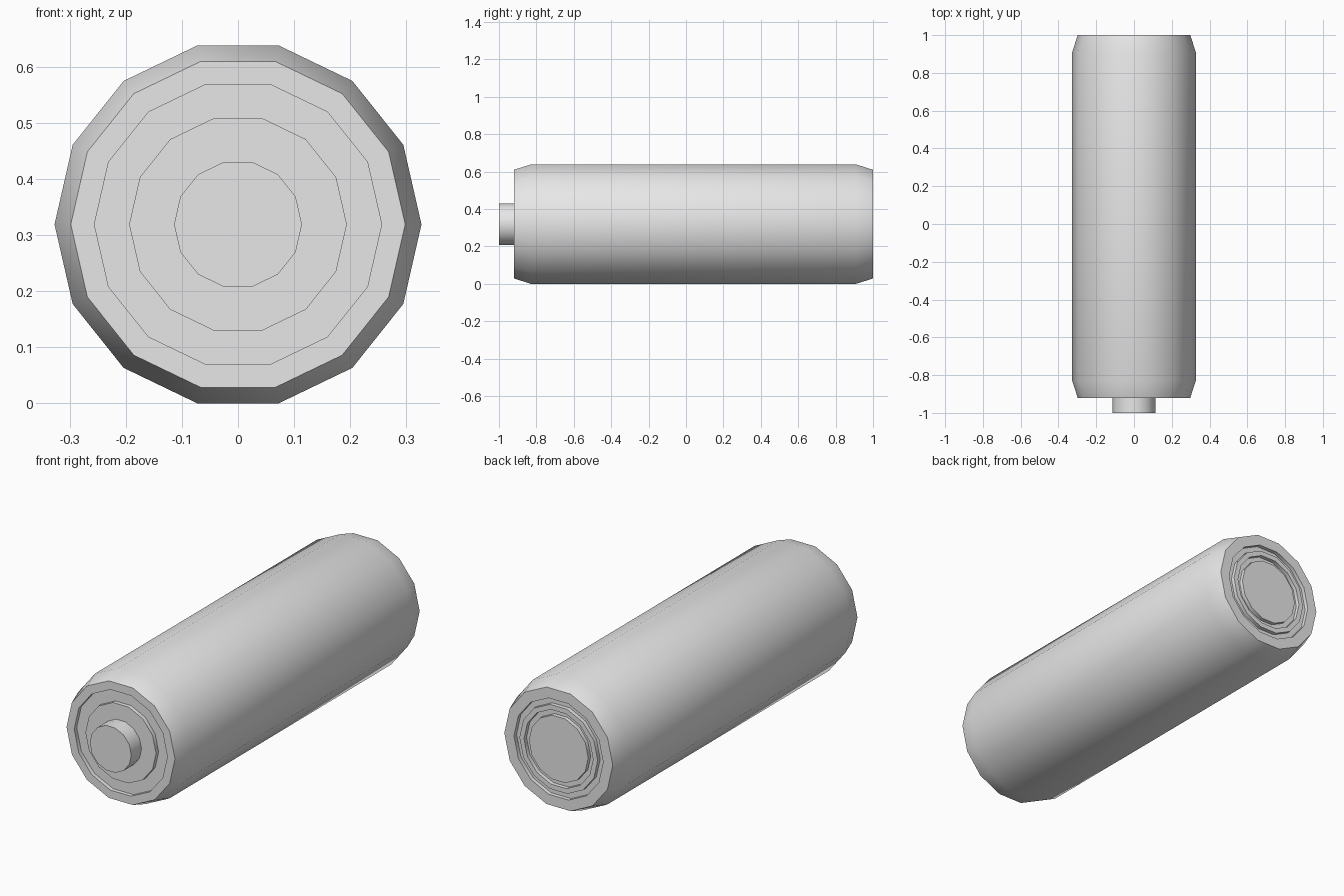
import bpy, bmesh, math

cube = bpy.data.objects.get("Cube")
if cube:
    bpy.data.objects.remove(cube, do_unlink=True)

SIDES = 14
RADIUS = 0.327
CENTRE_Z = RADIUS * math.cos(math.pi / SIDES)

grey = bpy.data.materials.new("light grey")
grey.use_nodes = True
colour = (0.8, 0.8, 0.8, 1)
grey.diffuse_color = colour
grey.node_tree.nodes["Principled BSDF"].inputs["Base Color"].default_value = colour


def lathe(name, profile):
    """Spin (radius, y) points round the long axis and cap both ends."""
    bm = bmesh.new()
    rings = []
    for r, y in profile:
        angles = [2 * math.pi * i / SIDES for i in range(SIDES)]
        rings.append([bm.verts.new((r * math.cos(a), y, CENTRE_Z + r * math.sin(a)))
                      for a in angles])
    for a, b in zip(rings, rings[1:]):
        for i in range(SIDES):
            j = (i + 1) % SIDES
            bm.faces.new((a[i], a[j], b[j], b[i]))
    bm.faces.new(rings[0])
    bm.faces.new(rings[-1])
    bmesh.ops.recalc_face_normals(bm, faces=bm.faces)
    mesh = bpy.data.meshes.new(name)
    bm.to_mesh(mesh)
    bm.free()
    mesh.materials.append(grey)
    ob = bpy.data.objects.new(name, mesh)
    bpy.context.collection.objects.link(ob)
    bpy.ops.object.select_all(action="DESELECT")
    ob.select_set(True)
    bpy.context.view_layer.objects.active = ob
    bpy.ops.object.shade_smooth_by_angle(angle=math.radians(30))
    return ob


FRONT, BACK, GROOVE = -0.92, 1.0, 0.02

# Casing: grooved front, tapered shoulders, double-grooved back
lathe("casing", [
    (0.194, FRONT), (0.194, FRONT + GROOVE),
    (0.256, FRONT + GROOVE), (0.256, FRONT),
    (0.298, FRONT), (RADIUS, -0.83),
    (RADIUS, 0.91), (0.298, BACK),
    (0.245, BACK), (0.245, BACK - GROOVE),
    (0.215, BACK - GROOVE), (0.215, BACK),
    (0.19, BACK), (0.19, BACK - GROOVE),
    (0.163, BACK - GROOVE), (0.163, BACK),
])

# Raised contact on the front end
lathe("front_terminal", [(0.114, -1.0), (0.114, FRONT)])
